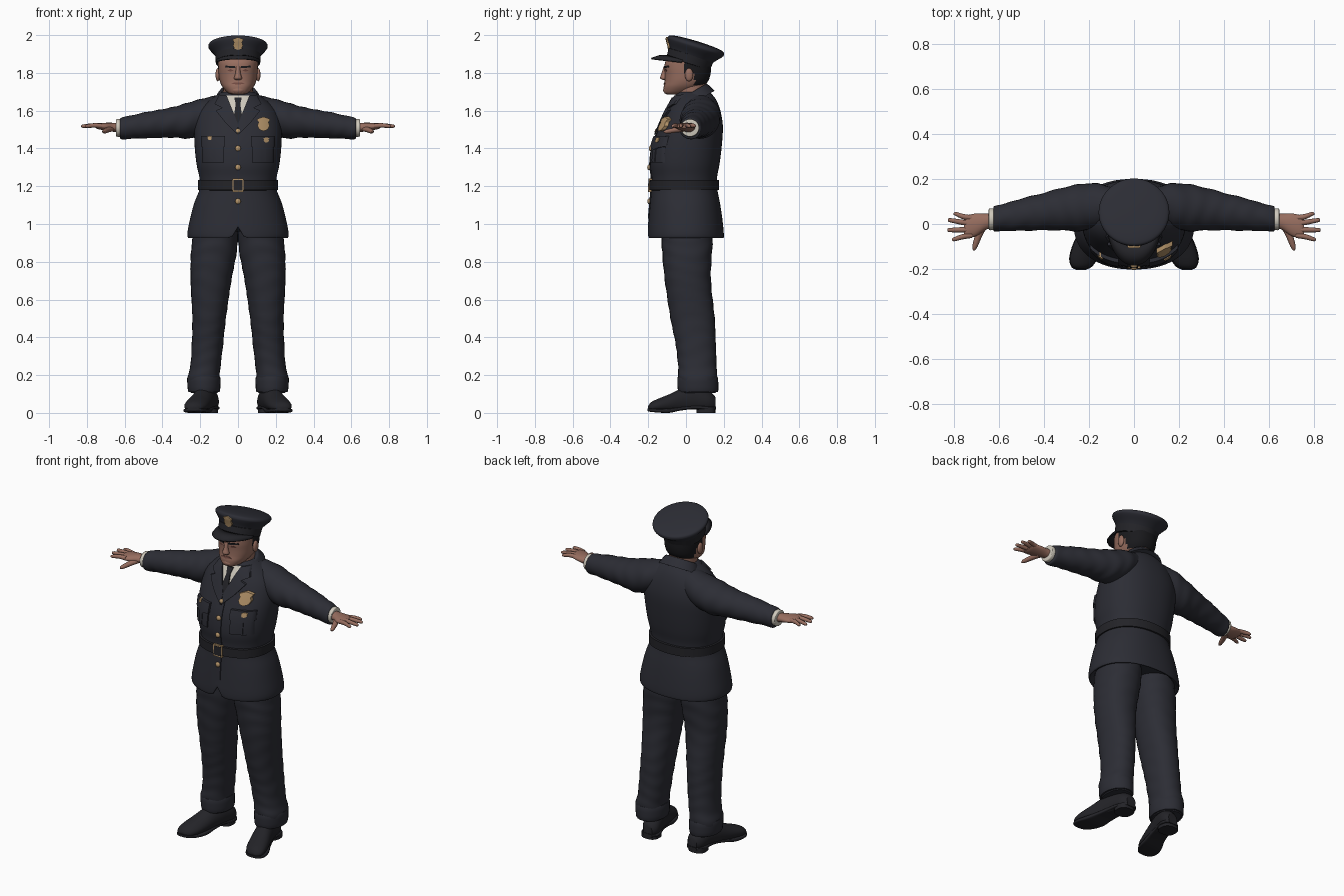
import bpy, bmesh, math
from mathutils import Matrix, Vector
from mathutils.bvhtree import BVHTree

if bpy.data.objects.get("Cube"):
    bpy.data.objects.remove(bpy.data.objects["Cube"])


def material(name, *rgb):
    m = bpy.data.materials.new(name)
    m.use_nodes = True
    m.diffuse_color = (*rgb, 1)
    m.node_tree.nodes["Principled BSDF"].inputs["Base Color"].default_value = (*rgb, 1)
    return m


NAVY = material("navy cloth", .025, .026, .035)
BLACK = material("black leather", .017, .017, .021)
HAIR = material("black hair", .010, .010, .012)
SKIN = material("skin", .31, .155, .115)
LIP = material("dark skin", .17, .07, .055)
SHIRT = material("shirt white", .62, .58, .50)
GOLD = material("brass", .45, .29, .14)


def finish(name, bm, mat, mirror=False):
    bmesh.ops.recalc_face_normals(bm, faces=bm.faces)
    me = bpy.data.meshes.new(name)
    bm.to_mesh(me)
    bm.free()
    ob = bpy.data.objects.new(name, me)
    bpy.context.collection.objects.link(ob)
    me.materials.append(mat)
    if mirror:
        ob.modifiers.new("mirror", "MIRROR").use_mirror_merge = False
    bpy.ops.object.select_all(action="DESELECT")
    ob.select_set(True)
    bpy.context.view_layer.objects.active = ob
    bpy.ops.object.shade_smooth_by_angle(angle=math.radians(45))
    return ob


def resample(rows, sub):
    """Smooth curve through the cross-section rows."""
    rows = [Vector(r) for r in rows]
    out = []
    for i in range(len(rows) - 1):
        a, b, c, d = (rows[min(max(j, 0), len(rows) - 1)] for j in range(i - 1, i + 3))
        for k in range(sub):
            t = k / sub
            out.append(b + (c - a) * (t / 2) + (a * 2 - b * 5 + c * 4 - d) * (t * t / 2)
                       + (b * 3 - a - c * 3 + d) * (t ** 3 / 2))
    return out + [rows[-1]]


def loft(name, rows, mat, axis="z", n=28, sub=4, power=2.0, wrinkle=0, edit=None, mirror=False):
    """Rows are (position on axis, centre u, centre v, radius u, radius v)."""
    bm = bmesh.new()
    rings = []
    for t, cu, cv, ru, rv in resample(rows, sub):
        ring = []
        for i in range(n):
            a = math.tau * i / n
            w = 1 + wrinkle * math.sin(t * 75 + 2 * math.sin(2 * a + t * 9))
            c, s = math.cos(a), math.sin(a)
            u = cu + ru * w * math.copysign(abs(c) ** (2 / power), c)
            v = cv + rv * w * math.copysign(abs(s) ** (2 / power), s)
            co = Vector({"z": (u, v, t), "x": (t, u, v), "y": (u, t, v)}[axis])
            ring.append(bm.verts.new(edit(co) if edit else co))
        rings.append(ring)
    for p, q in zip(rings, rings[1:]):
        for i in range(n):
            bm.faces.new((p[i], p[(i + 1) % n], q[(i + 1) % n], q[i]))
    bm.faces.new(rings[0])
    bm.faces.new(rings[-1])
    return finish(name, bm, mat, mirror)


def body(z, front, back, rx):
    return (z, 0, (front + back) / 2, rx, (back - front) / 2)


def surface(ob):
    bm = bmesh.new()
    bm.from_mesh(ob.data)
    return BVHTree.FromBMesh(bm)


def front_y(tree, x, z):
    hit = tree.ray_cast(Vector((x, -1, z)), Vector((0, 1, 0)))[0]
    return (hit or tree.find_nearest(Vector((x, -.1, z)))[0]).y


def drape(name, outline, mat, tree, thick=.006, mirror=False, cell=.012):
    """Plate with an (x, z) outline that follows the front of a surface."""
    bm = bmesh.new()
    bm.faces.new([bm.verts.new((x, 0, z)) for x, z in outline])
    for axis in (0, 2):
        values = [v.co[axis] for v in bm.verts]
        lo, hi = min(values), max(values)
        steps = max(2, int((hi - lo) / cell))
        for i in range(1, steps):
            co, no = Vector(), Vector()
            co[axis], no[axis] = lo + (hi - lo) * i / steps, 1
            bmesh.ops.bisect_plane(bm, geom=bm.verts[:] + bm.edges[:] + bm.faces[:],
                                   plane_co=co, plane_no=no)
    for v in bm.verts:
        v.co.y = front_y(tree, v.co.x, v.co.z) + .002
    top = bmesh.ops.extrude_face_region(bm, geom=bm.faces[:])["geom"]
    verts = [g for g in top if isinstance(g, bmesh.types.BMVert)]
    bmesh.ops.translate(bm, verts=verts, vec=(0, -thick - .002, 0))
    return finish(name, bm, mat, mirror)


def ball(name, co, size, mat, mirror=False):
    bm = bmesh.new()
    bmesh.ops.create_uvsphere(bm, u_segments=16, v_segments=10, radius=1,
                              matrix=Matrix.Translation(co) @ Matrix.Diagonal((*size, 1)))
    return finish(name, bm, mat, mirror)


def box(x0, x1, z0, z1):
    return [(x0, z0), (x1, z0), (x1, z1), (x0, z1)]


def shield(x, z, w, h):
    shape = [(0, -1), (.6, -.8), (.9, -.3), (.75, .2), (1, .65), (.6, .8), (0, 1)]
    shape += [(-a, b) for a, b in shape[-2:0:-1]]
    return [(x + a * w, z + b * h) for a, b in shape]


# Jacket with a small notch at the front hem
def notch(v):
    if v.z < 1.02 and v.y < 0 and abs(v.x) < .035:
        v.z += (.035 - abs(v.x)) * 1.6 * (1.02 - v.z) / .09
    return v


jacket = loft("jacket", [
    body(.96, -.16, .16, .22), body(.925, -.195, .195, .258), body(.95, -.202, .2, .268),
    body(1.03, -.197, .192, .253), body(1.11, -.19, .18, .232), body(1.19, -.183, .165, .202),
    body(1.25, -.182, .165, .205), body(1.32, -.19, .178, .22), body(1.42, -.176, .19, .23),
    body(1.52, -.137, .195, .23), body(1.6, -.102, .182, .205), body(1.66, -.07, .158, .145),
    body(1.70, -.045, .125, .085)], NAVY, n=72, power=2.25, edit=notch)
chest = surface(jacket)

# Belt and buckle
loft("belt", [body(1.178, -.18, .162, .2), body(1.18, -.194, .175, .212),
              body(1.232, -.193, .175, .213), body(1.234, -.18, .162, .2)],
     BLACK, n=64, sub=1, power=2.25)
drape("buckle", box(-.03, .03, 1.17, 1.24), GOLD, chest, .016)
drape("buckle_centre", box(-.024, .024, 1.178, 1.232), BLACK, chest, .018)

# Shirt front, tie, lapels, placket
drape("shirt_front", [(-.075, 1.68), (0, 1.53), (.075, 1.68)], SHIRT, chest, .004)
drape("tie", [(0, 1.53), (.022, 1.57), (.012, 1.635), (.02, 1.67),
              (-.02, 1.67), (-.012, 1.635), (-.022, 1.57)], BLACK, chest, .011)
drape("lapel", [(.06, 1.68), (.1, 1.685), (.125, 1.635), (.085, 1.615), (.118, 1.60),
                (.07, 1.54), (.004, 1.475), (0, 1.53)], NAVY, chest, .013, True)
drape("front_placket", box(-.03, .018, 1.03, 1.5), NAVY, chest, .005)

# Breast pockets with flaps, badge and pins
drape("pocket", box(.075, .19, 1.325, 1.455), NAVY, chest, .01, True)
drape("pocket_pleat", box(.118, .147, 1.33, 1.44), NAVY, chest, .014, True)
drape("pocket_flap", [(.07, 1.41), (.132, 1.395), (.195, 1.41), (.195, 1.465), (.07, 1.465)],
      NAVY, chest, .017, True)
drape("chest_badge", shield(.135, 1.53, .036, .038), GOLD, chest, .02)
drape("pocket_pin", shield(.15, 1.445, .016, .014), GOLD, chest, .022)
drape("pocket_button", shield(-.15, 1.455, .012, .011), GOLD, chest, .022)
for i, z in enumerate((1.49, 1.4, 1.3, 1.12)):
    ball(f"button_{i + 1}", (0, front_y(chest, 0, z) - .006, z), (.015, .01, .015), GOLD)


# Collars, tipped so that the back stands higher
def tipped(y, z, degrees):
    m = Matrix.Translation((0, y, z)) @ Matrix.Rotation(math.radians(degrees), 4, "X")
    return lambda v: m @ v


loft("jacket_collar", [(-.04, 0, 0, .125, .1), (0, 0, 0, .105, .088), (.014, 0, 0, .092, .082),
                       (.008, 0, 0, .08, .07)], NAVY, edit=tipped(.045, 1.69, 30))
loft("shirt_collar", [(-.035, 0, 0, .088, .09), (.01, 0, 0, .08, .082), (.012, 0, 0, .074, .074)],
     SHIRT, sub=2, edit=tipped(.023, 1.687, 17))

# Sleeves, cuffs and hands
loft("sleeve", [(.06, .07, 1.605, .08, .085), (.16, .08, 1.577, .1, .094),
                (.25, .072, 1.55, .104, .097), (.33, .065, 1.54, .093, .083),
                (.41, .054, 1.531, .082, .075), (.49, .043, 1.523, .073, .069),
                (.56, .032, 1.514, .063, .062), (.615, .024, 1.506, .057, .058),
                (.625, .023, 1.505, .05, .051)], NAVY, "x", wrinkle=.018, sub=6, mirror=True)
loft("shirt_cuff", [(.6, .023, 1.508, .045, .045), (.64, .021, 1.509, .049, .047),
                    (.646, .021, 1.509, .043, .04)], SHIRT, "x", mirror=True)
loft("palm", [(.63, .015, 1.51, .034, .026), (.66, .01, 1.512, .036, .024),
              (.70, -.003, 1.515, .05, .021), (.74, -.012, 1.518, .051, .016),
              (.755, -.013, 1.519, .042, .01)], SKIN, "x", mirror=True)
fingers = {"little": (.027, .803, .045), "ring": (.002, .828, .017),
           "middle": (-.025, .83, -.027), "index": (-.05, .81, -.068)}
for finger, (y, tip, y_tip) in fingers.items():
    loft(f"{finger}_finger", [(.72, y, 1.519, .012, .012), (.76, (y * 2 + y_tip) / 3, 1.522, .012, .012),
                              (tip - .01, y_tip, 1.518, .009, .009), (tip, y_tip, 1.517, .003, .003)],
         SKIN, "x", n=12, mirror=True)
loft("thumb", [(-.01, .672, 1.505, .022, .016), (-.05, .69, 1.498, .017, .014),
               (-.1, .707, 1.49, .012, .011), (-.118, .711, 1.488, .004, .004)],
     SKIN, "y", n=12, mirror=True)

# Trousers
loft("trouser_leg", [(.105, .178, .066, .07, .09), (.125, .18, .064, .079, .101),
                     (.19, .182, .062, .084, .103), (.25, .172, .06, .08, .102),
                     (.36, .162, .052, .083, .106), (.5, .153, .035, .089, .117),
                     (.7, .143, .01, .108, .122), (.85, .128, .006, .121, .132),
                     (.95, .118, .005, .117, .137), (1.05, .105, 0, .1, .13)],
     NAVY, sub=8, wrinkle=.012, power=2.2, mirror=True)
loft("trouser_turnup", [(.11, .18, .064, .075, .097), (.118, .18, .064, .085, .107),
                        (.185, .181, .062, .088, .107), (.195, .181, .062, .078, .097)],
     NAVY, sub=3, mirror=True)


# Shoes
def flat_bottom(v):
    v.z = max(v.z, .018)
    return v


loft("shoe", [(.155, .15, .05, .03, .035), (.12, .153, .06, .052, .058),
              (.05, .167, .07, .055, .075), (-.02, .186, .062, .057, .068),
              (-.09, .207, .048, .062, .05), (-.15, .224, .037, .06, .037),
              (-.185, .233, .03, .045, .026), (-.2, .236, .025, .02, .012)],
     BLACK, "y", edit=flat_bottom, mirror=True)
loft("sole", [(.158, .15, .026, .03, .009), (.12, .153, .026, .056, .009),
              (.04, .17, .03, .05, .01), (-.03, .188, .022, .055, .01),
              (-.09, .207, .012, .065, .012), (-.15, .224, .012, .064, .01),
              (-.19, .233, .015, .046, .009), (-.204, .236, .017, .02, .007)],
     BLACK, "y", power=5, mirror=True)
loft("shoe_heel", [(0, .158, .105, .052, .05), (.03, .158, .105, .052, .05)],
     BLACK, sub=1, power=2.6, mirror=True)

# Head, with hair as a second colour on the back and sides
loft("neck", [body(1.6, -.04, .11, .09), body(1.68, -.055, .108, .08),
              body(1.76, -.06, .11, .078)], SKIN)
head = loft("head", [
    body(1.686, -.1, -.03, .03), body(1.695, -.115, .02, .054), body(1.725, -.118, .085, .082),
    body(1.755, -.113, .116, .096), body(1.79, -.112, .129, .102), body(1.83, -.114, .133, .105),
    body(1.865, -.106, .13, .104), body(1.9, -.07, .09, .085)], SKIN, n=48, sub=5, power=2.25)
head.data.materials.append(HAIR)
for p in head.data.polygons:
    x, y, z = p.center
    if (y > .045 and z > 1.735) or (y > -.012 and z > 1.8):
        p.material_index = 1
face = surface(head)
loft("nose", [(1.762, 0, -.113, .012, .006), (1.772, 0, -.118, .021, .019),
              (1.8, 0, -.113, .013, .016), (1.835, 0, -.11, .012, .008)], SKIN, n=16)
drape("brow", [(.014, 1.826), (.07, 1.828), (.066, 1.838), (.016, 1.837)], HAIR, face, .004, True)
drape("eye", [(.022, 1.813), (.04, 1.807), (.058, 1.813), (.04, 1.82)], LIP, face, .002, True)
drape("mouth", [(-.034, 1.742), (0, 1.738), (.034, 1.742), (.02, 1.75), (-.02, 1.75)],
      LIP, face, .003)
ball("chin", (0, -.103, 1.708), (.034, .018, .018), SKIN)
ball("ear", (.107, .016, 1.79), (.012, .022, .035), SKIN, True)

# Cap: tilted crown, band, visor and badge
tilt = tipped(.05, 1.935, -17)
crown = loft("cap_crown", [(-.06, 0, -.008, .112, .114), (-.035, 0, -.004, .128, .13),
                           (-.006, 0, 0, .152, .152), (.008, 0, 0, .157, .156),
                           (.021, 0, 0, .146, .147), (.03, 0, 0, .1, .1), (.034, 0, 0, .02, .02)],
             NAVY, n=48, edit=tilt)
loft("cap_band", [(-.093, 0, -.012, .108, .11), (-.092, 0, -.012, .117, .12),
                  (-.045, 0, -.01, .121, .124), (-.04, 0, -.008, .11, .11)],
     BLACK, n=48, sub=1, edit=tilt)
bm = bmesh.new()
rows = []
for i in range(25):
    a = math.radians(-80 + 160 * i / 24)
    s, c = math.sin(a), math.cos(a)
    inner, outer = Vector((.112 * s, .01 - .11 * c, 1.862 + .034 * c)), \
        Vector((.122 * s, .008 - .193 * c, 1.852 + .027 * c))
    bulge = (inner + outer) / 2 + Vector((0, 0, .006))
    rows.append([bm.verts.new(v) for v in (inner, bulge, outer)])
for p, q in zip(rows, rows[1:]):
    for k in range(2):
        bm.faces.new((p[k], p[k + 1], q[k + 1], q[k]))
visor = finish("cap_visor", bm, BLACK)
visor.modifiers.new("thickness", "SOLIDIFY").thickness = .008
drape("cap_badge", shield(0, 1.955, .029, .034), GOLD, surface(crown), .01)
